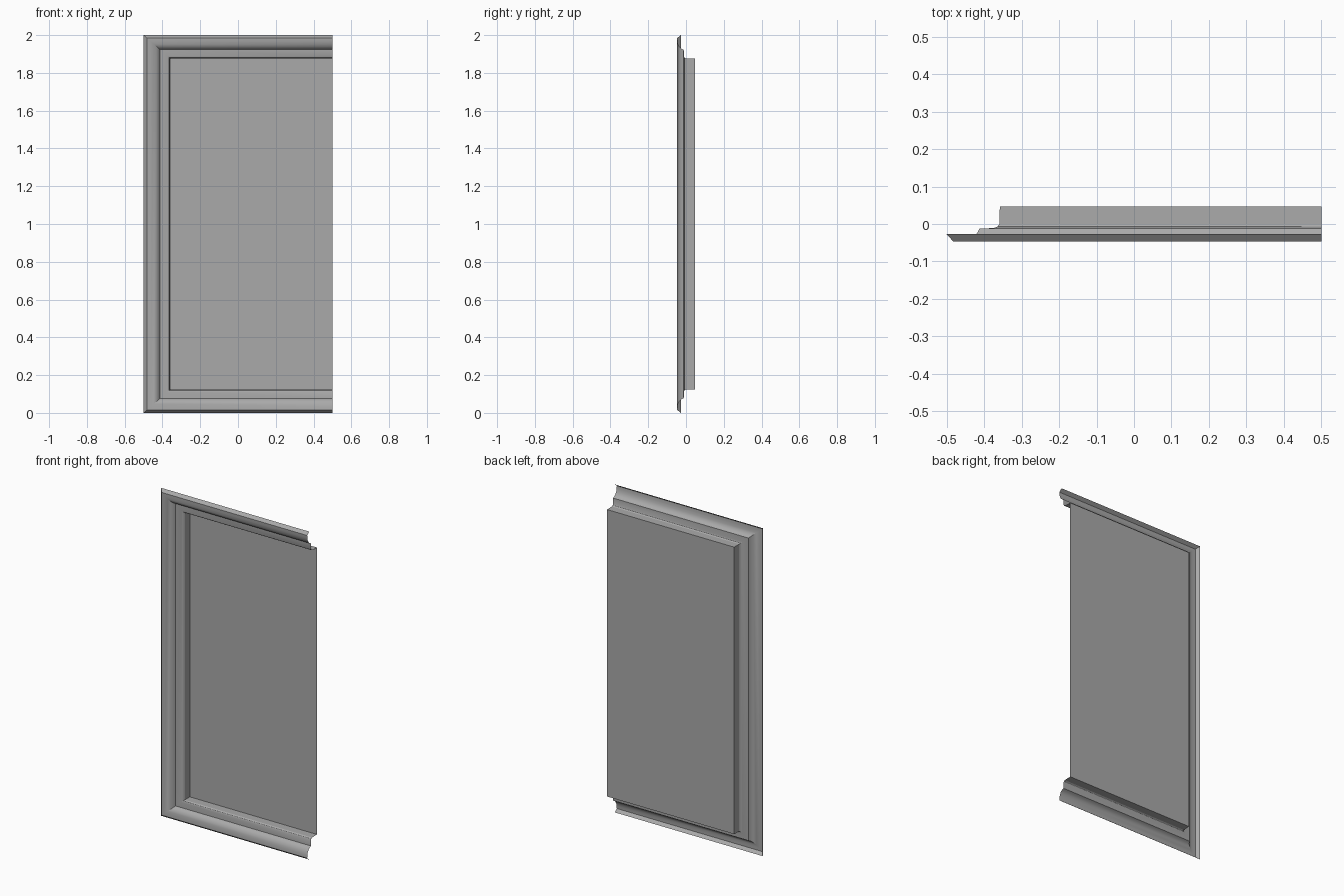
import bpy
import bmesh
import math

cube = bpy.data.objects.get("Cube")
if cube:
    bpy.data.objects.remove(cube, do_unlink=True)

HALF_W, HEIGHT = 0.5, 2.0
RAIL_SCALE = 0.88  # rails are slightly narrower than the stile

grey = bpy.data.materials.new("plain_grey")
grey.use_nodes = True
grey.diffuse_color = (0.4, 0.4, 0.4, 1)
grey.node_tree.nodes["Principled BSDF"].inputs["Base Color"].default_value = (0.4, 0.4, 0.4, 1)


def corners(inset, y):
    """Open path: bottom rail, stile, top rail, at one inset and depth."""
    dz = inset * RAIL_SCALE
    left = -HALF_W + inset
    return [(HALF_W, y, dz), (left, y, dz),
            (left, y, HEIGHT - dz), (HALF_W, y, HEIGHT - dz)]


def finish(name, bm):
    mesh = bpy.data.meshes.new(name)
    bm.to_mesh(mesh)
    bm.free()
    mesh.materials.append(grey)
    obj = bpy.data.objects.new(name, mesh)
    bpy.context.collection.objects.link(obj)
    bpy.ops.object.select_all(action='DESELECT')
    obj.select_set(True)
    bpy.context.view_layer.objects.active = obj
    bpy.ops.object.shade_smooth_by_angle(angle=math.radians(30))
    return obj


def sweep(name, profile):
    """Mitred sheet moulding running around three sides."""
    bm = bmesh.new()
    loops = [[bm.verts.new(c) for c in corners(d, y)] for d, y in profile]
    for outer, inner in zip(loops, loops[1:]):
        for i in range(3):
            bm.faces.new((outer[i], inner[i], inner[i + 1], outer[i + 1]))
    # Orient every face towards the front or the outside
    bm.normal_update()
    if sum(f.normal.y * f.calc_area() for f in bm.faces) > 0:
        bmesh.ops.reverse_faces(bm, faces=bm.faces[:])
    return finish(name, bm)


# Outer bevel and rounded moulding, then the inner step and recess wall
outer_profile = [(0, -0.027), (0.018, -0.047), (0.036, -0.046), (0.054, -0.042),
                 (0.07, -0.035), (0.081, -0.025), (0.088, -0.012)]
inner_profile = [(0.088, -0.012), (0.126, -0.011), (0.136, -0.007), (0.141, 0.0),
                 (0.142, 0.047)]
sweep("frame_moulding", outer_profile)
sweep("inner_step", inner_profile)

# Recessed flat panel
bm = bmesh.new()
bm.faces.new([bm.verts.new(c) for c in reversed(corners(0.142, 0.047))])
bm.normal_update()
if bm.faces[:][0].normal.y > 0:
    bmesh.ops.reverse_faces(bm, faces=bm.faces[:])
finish("recessed_panel", bm)
